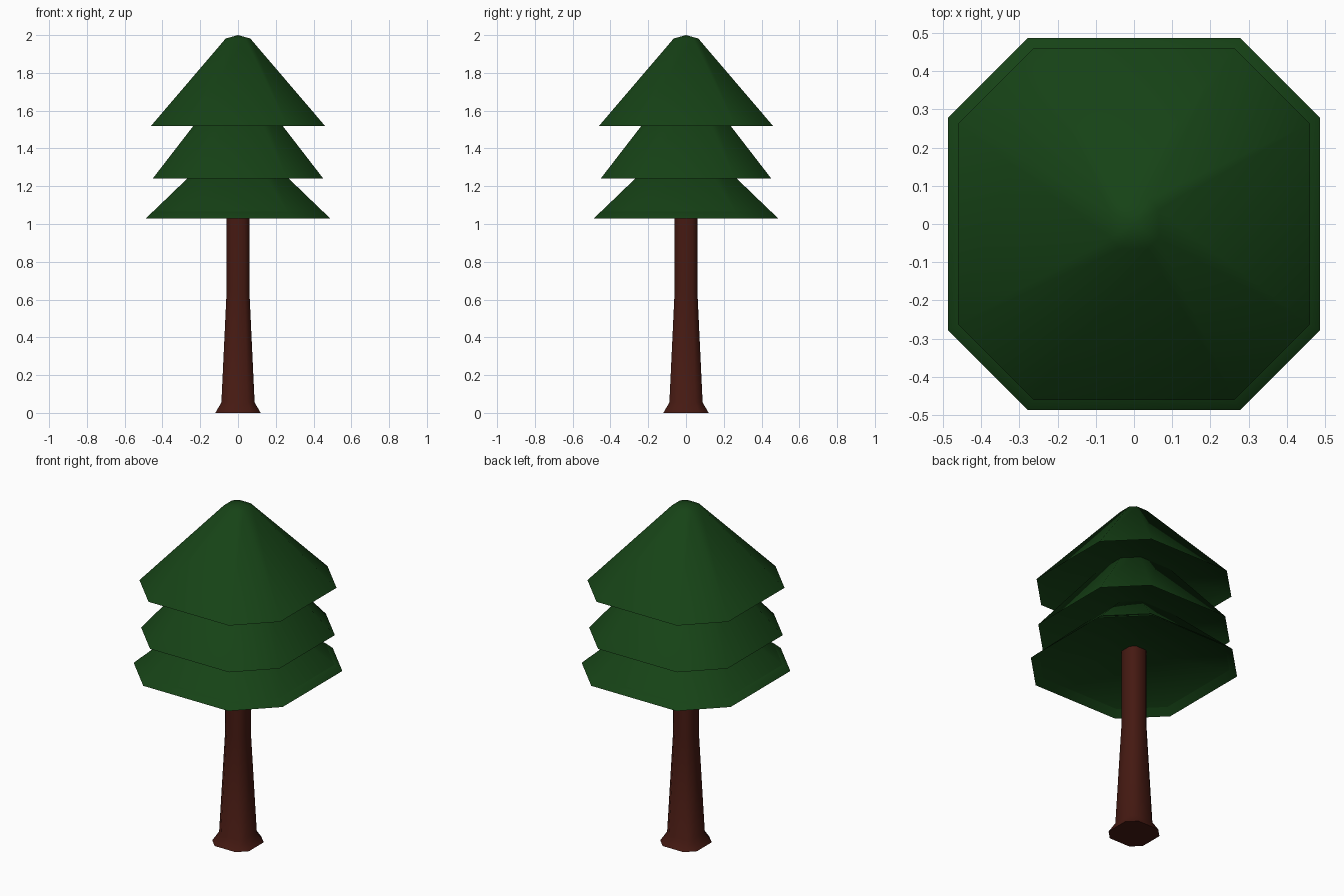
import bpy, math

if "Cube" in bpy.data.objects:
    bpy.data.objects.remove(bpy.data.objects["Cube"])

K = 0.571  # corner cut of the octagonal cross-section


def material(name, color):
    m = bpy.data.materials.new(name)
    m.diffuse_color = (*color, 1)
    m.use_nodes = True
    m.node_tree.nodes["Principled BSDF"].inputs["Base Color"].default_value = m.diffuse_color
    return m


def octagon(r, z):
    k = r * K
    pts = [(r, -k), (r, k), (k, r), (-k, r), (-r, k), (-r, -k), (-k, -r), (k, -r)]
    return [(x, y, z) for x, y in pts]


def stack(name, profile, mat, bottom, top):
    """Skin octagon rings (radius, z) from bottom to top, closed by centre points."""
    verts = [v for r, z in profile for v in octagon(r, z)]
    faces = []
    for i in range(len(profile) - 1):
        for j in range(8):
            a, b = i * 8 + j, i * 8 + (j + 1) % 8
            faces.append((a, b, b + 8, a + 8))
    lo, hi, last = len(verts), len(verts) + 1, len(verts) - 8
    verts += [(0, 0, bottom), (0, 0, top)]
    for j in range(8):
        k = (j + 1) % 8
        faces.append((k, j, lo))
        faces.append((last + j, last + k, hi))
    mesh = bpy.data.meshes.new(name)
    mesh.from_pydata(verts, [], faces)
    mesh.materials.append(mat)
    ob = bpy.data.objects.new(name, mesh)
    bpy.context.collection.objects.link(ob)
    bpy.ops.object.select_all(action='DESELECT')
    ob.select_set(True)
    bpy.context.view_layer.objects.active = ob
    bpy.ops.object.shade_smooth_by_angle(angle=math.radians(50))
    return ob


bark = material("bark", (0.06, 0.01, 0.006))
needles = material("needles", (0.008, 0.055, 0.008))

# trunk with flared foot
stack("trunk", [(0.12, 0), (0.088, 0.055), (0.06, 0.65), (0.06, 1.2)], bark, 0, 1.2)

# foliage tiers: (name, rim radius, rim z, upper radius, upper z, tip z)
tiers = [
    ("lower_foliage", 0.487, 1.03, 0.15, 1.355, 1.38),
    ("middle_foliage", 0.452, 1.24, 0.12, 1.67, 1.70),
    ("upper_foliage", 0.46, 1.52, 0.065, 1.982, 2.0),
]
for name, r, z, r2, z2, tip in tiers:
    # recessed underside, rim, then sloping top
    stack(name, [(0.08, z + 0.09), (r - 0.035, z + 0.035), (r, z), (r2, z2)],
          needles, z + 0.095, tip)
